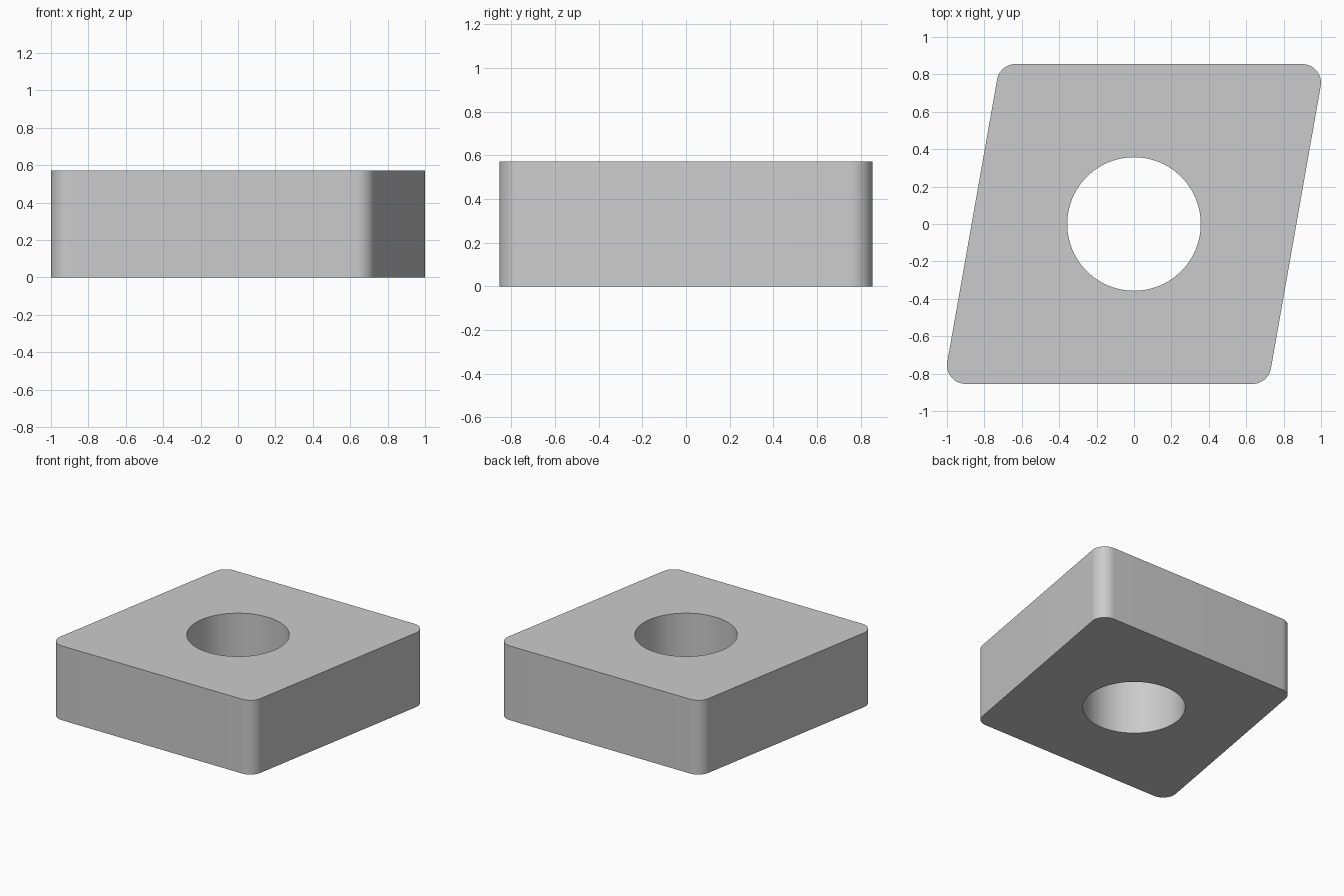
import bpy, bmesh
from math import radians, sin, cos, tan, pi

if "Cube" in bpy.data.objects:
    bpy.data.objects.remove(bpy.data.objects["Cube"])

R = 0.855         # inscribed circle radius of the rhombic plate
CORNER = 0.1      # corner rounding radius
HOLE = 0.357      # bore radius
HEIGHT = 0.572
ARC, SEG = 16, 96

# Rounded 80 degree rhombus outline, one arc per corner
inner = R - CORNER
shift, half = inner / tan(radians(80)), inner / sin(radians(80))
corners = [(half + shift, inner, -10, 90), (shift - half, inner, 90, 170),
           (-half - shift, -inner, 170, 270), (half - shift, -inner, 270, 350)]
outline = []
for cx, cy, a0, a1 in corners:
    for i in range(ARC + 1):
        a = radians(a0 + (a1 - a0) * i / ARC)
        outline.append((cx + CORNER * cos(a), cy + CORNER * sin(a)))
bore = [(HOLE * cos(2 * pi * i / SEG), HOLE * sin(2 * pi * i / SEG)) for i in range(SEG)]

# Flat plate with the bore left open, then extruded upwards
bm = bmesh.new()
edges = []
for loop in (outline, bore):
    vs = [bm.verts.new((x, y, 0)) for x, y in loop]
    edges += [bm.edges.new((vs[i - 1], vs[i])) for i in range(len(vs))]
bmesh.ops.triangle_fill(bm, edges=edges, use_beauty=True, use_dissolve=False)
top = bmesh.ops.extrude_face_region(bm, geom=bm.faces[:], use_keep_orig=True)["geom"]
bmesh.ops.translate(bm, vec=(0, 0, HEIGHT),
                    verts=[g for g in top if isinstance(g, bmesh.types.BMVert)])
bmesh.ops.recalc_face_normals(bm, faces=bm.faces[:])

mesh = bpy.data.meshes.new("rhombic_insert")
bm.to_mesh(mesh)
bm.free()
plate = bpy.data.objects.new("rhombic_insert", mesh)
bpy.context.collection.objects.link(plate)

# Smooth arcs and bore, sharp rims
bpy.context.view_layer.objects.active = plate
plate.select_set(True)
bpy.ops.object.shade_smooth_by_angle(angle=radians(30))
